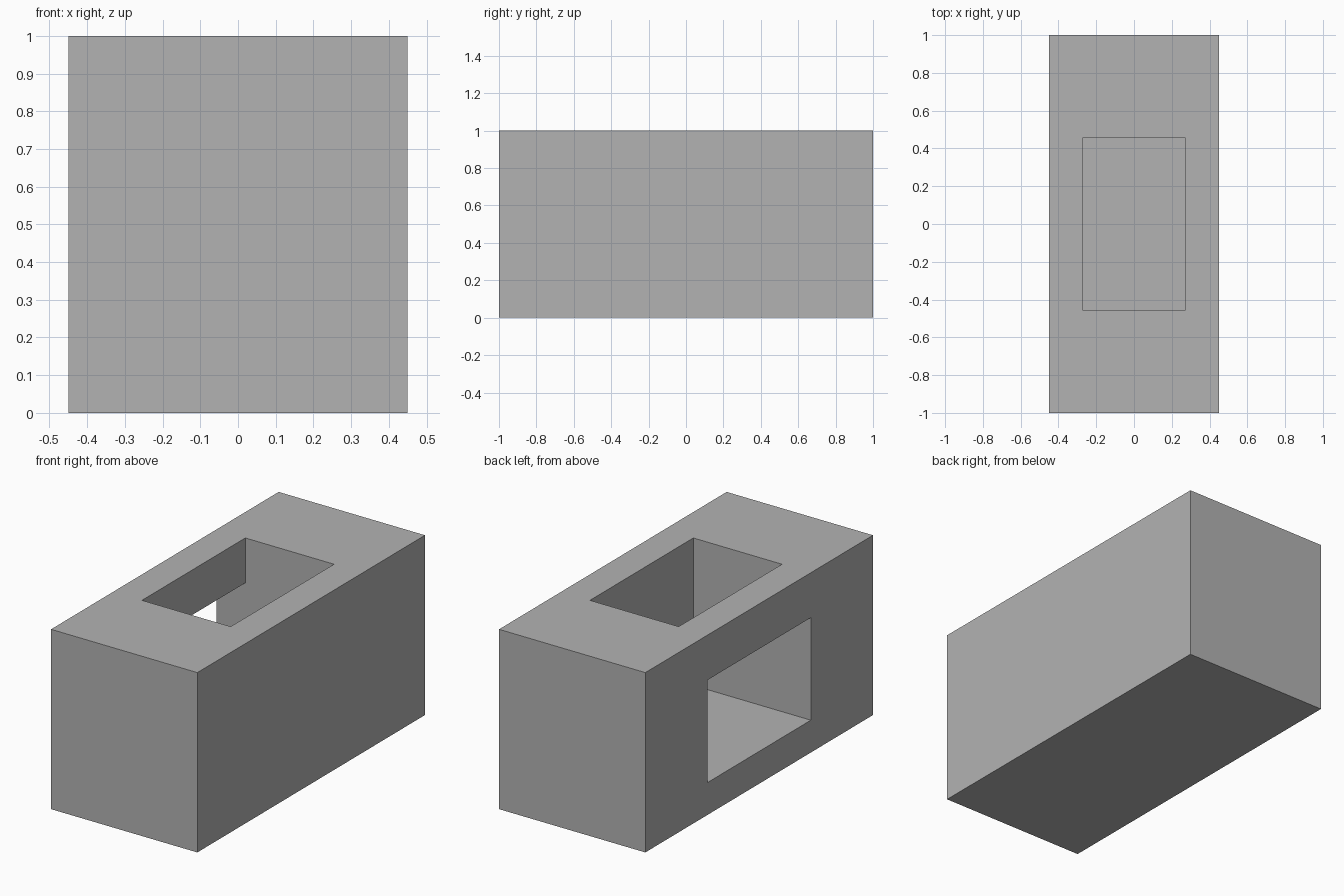
import bpy
import bmesh

cube = bpy.data.objects.get("Cube")
if cube:
    bpy.data.objects.remove(cube, do_unlink=True)

WIDTH, LENGTH, HEIGHT = 0.9, 2.0, 1.0
CUT_X, CUT_Y = 0.273, 0.454      # half sizes of the shaft
FLOOR, LINTEL = 0.18, 0.75       # bottom and top of the side opening

grey = bpy.data.materials.new("plain grey")
grey.use_nodes = True
colour = (0.45, 0.45, 0.45, 1)
grey.diffuse_color = colour
grey.node_tree.nodes["Principled BSDF"].inputs["Base Color"].default_value = colour


def prism(name, profile, half_length):
    """Extrude an (x, z) profile along y, centred on y = 0."""
    bm = bmesh.new()
    face = bm.faces.new([bm.verts.new((x, -half_length, z)) for x, z in profile])
    new = bmesh.ops.extrude_face_region(bm, geom=[face])["geom"]
    verts = [v for v in new if isinstance(v, bmesh.types.BMVert)]
    bmesh.ops.translate(bm, verts=verts, vec=(0, 2 * half_length, 0))
    bmesh.ops.recalc_face_normals(bm, faces=bm.faces)
    mesh = bpy.data.meshes.new(name)
    bm.to_mesh(mesh)
    bm.free()
    mesh.materials.append(grey)
    obj = bpy.data.objects.new(name, mesh)
    bpy.context.collection.objects.link(obj)
    return obj


# Solid block
w = WIDTH / 2
block = prism("block", [(-w, 0), (w, 0), (w, HEIGHT), (-w, HEIGHT)], LENGTH / 2)

# L-shaped passage: down from the top, out through the -x side
out, up = -w - 0.2, HEIGHT + 0.2
passage = prism("passage_cutter", [
    (out, FLOOR), (CUT_X, FLOOR), (CUT_X, up),
    (-CUT_X, up), (-CUT_X, LINTEL), (out, LINTEL)], CUT_Y)
passage.hide_render = True

# Cut the passage, then discard the cutter
cut = block.modifiers.new("passage", "BOOLEAN")
cut.operation = "DIFFERENCE"
cut.solver = "EXACT"
cut.object = passage
bpy.context.view_layer.objects.active = block
block.select_set(True)
bpy.ops.object.modifier_apply(modifier=cut.name)
bpy.data.objects.remove(passage, do_unlink=True)
